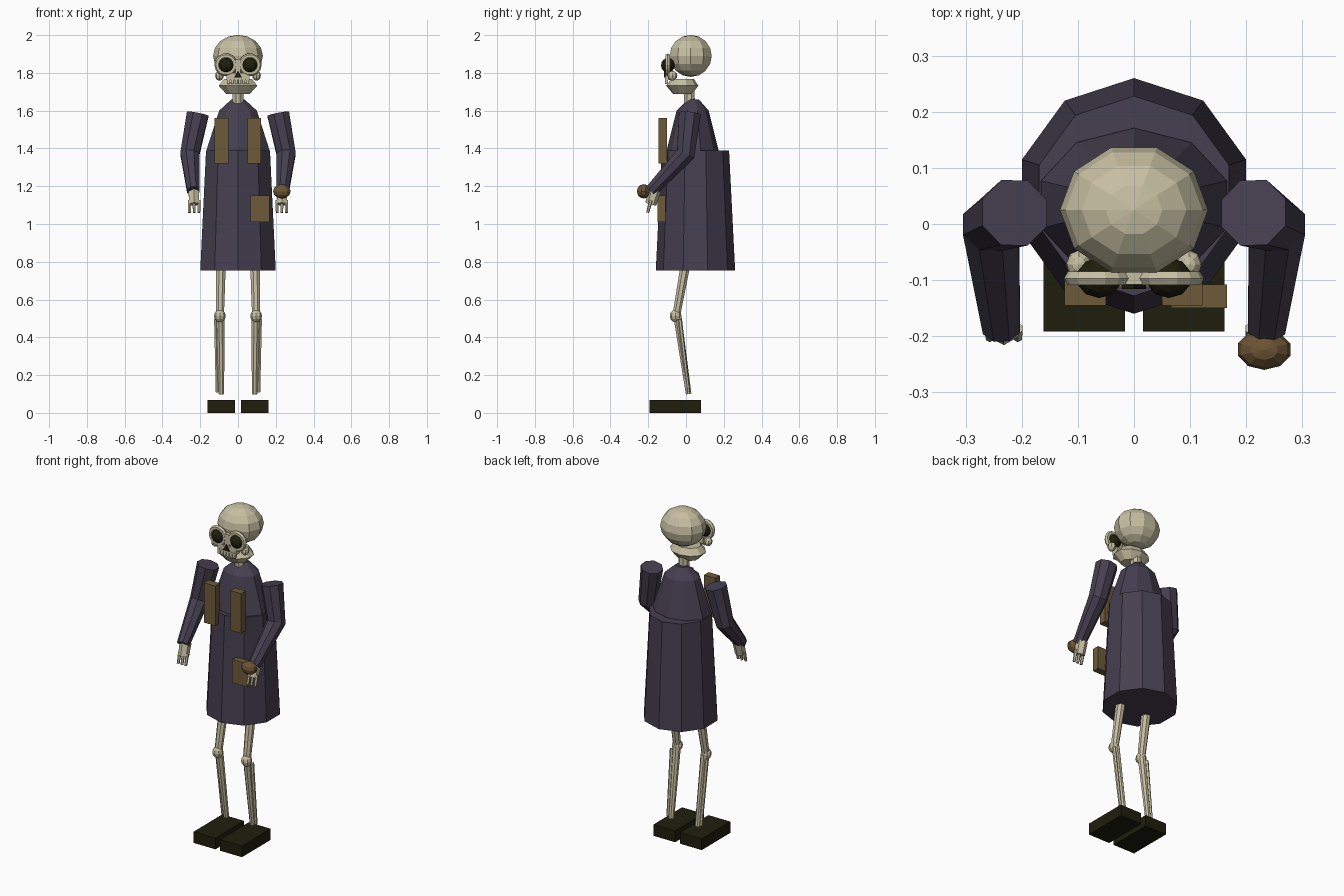
import bpy, bmesh, math
from mathutils import Vector, Matrix

if "Cube" in bpy.data.objects:
    bpy.data.objects.remove(bpy.data.objects["Cube"])


def material(name, rgb):
    m = bpy.data.materials.new(name)
    m.diffuse_color = (*rgb, 1)
    m.use_nodes = True
    m.node_tree.nodes["Principled BSDF"].inputs["Base Color"].default_value = m.diffuse_color
    return m


BONE = material("bone", (0.57, 0.52, 0.36))
CLOTH = material("dark_purple_cloth", (0.060, 0.050, 0.080))
LEATHER = material("leather", (0.155, 0.105, 0.042))
BROWN = material("brown", (0.155, 0.090, 0.036))
DARK = material("dark_leather", (0.013, 0.013, 0.004))


def finish(name, bm, mat):
    bmesh.ops.recalc_face_normals(bm, faces=bm.faces)
    me = bpy.data.meshes.new(name)
    bm.to_mesh(me)
    bm.free()
    me.materials.append(mat)
    ob = bpy.data.objects.new(name, me)
    bpy.context.collection.objects.link(ob)
    return ob


def box(name, lo, hi, mat):
    lo, hi = Vector(lo), Vector(hi)
    bm = bmesh.new()
    bmesh.ops.create_cube(bm, size=1)
    for v in bm.verts:
        v.co = (lo + hi) / 2 + v.co * (hi - lo)
    return finish(name, bm, mat)


def ball(name, c, r, mat, seg=8, rings=6, turn=0):
    bm = bmesh.new()
    bmesh.ops.create_uvsphere(bm, u_segments=seg, v_segments=rings, radius=1)
    m = Matrix.Translation(c) @ Matrix.Diagonal((*r, 1)) @ Matrix.Rotation(turn, 4, 'Z')
    bm.transform(m)
    return finish(name, bm, mat)


def skin(name, loops, mat):
    """Join equal-sized point loops into a closed tube."""
    bm = bmesh.new()
    rows = [[bm.verts.new(p) for p in loop] for loop in loops]
    n = len(rows[0])
    for a, b in zip(rows, rows[1:]):
        for i in range(n):
            j = (i + 1) % n
            bm.faces.new((a[i], a[j], b[j], b[i]))
    bm.faces.new(rows[0])
    bm.faces.new(rows[-1])
    return finish(name, bm, mat)


def lathe(name, rings, mat, n=10):
    """Rings are (z, centre y, x radius, y radius), with a corner facing +y."""
    loops = []
    for z, cy, rx, ry in rings:
        angs = [math.pi / 2 + 2 * math.pi * i / n for i in range(n)]
        loops.append([(rx * math.cos(a), cy + ry * math.sin(a), z) for a in angs])
    return skin(name, loops, mat)


def tube(name, points, radii, mat, n=8):
    pts = [Vector(p) for p in points]
    loops = []
    for i, (p, r) in enumerate(zip(pts, radii)):
        d = (pts[min(i + 1, len(pts) - 1)] - pts[max(i - 1, 0)]).normalized()
        u = Vector((1, 0, 0))
        u = (u - d * u.dot(d)).normalized()
        w = d.cross(u)
        angs = [2 * math.pi * (k + 0.5) / n for k in range(n)]
        loops.append([p + (u * math.cos(a) + w * math.sin(a)) * r for a in angs])
    return skin(name, loops, mat)


def ring(name, c, major, minor, mat, n=14, m=6):
    """Upright ring facing the front."""
    bm = bmesh.new()
    rows = []
    for i in range(n):
        a = 2 * math.pi * i / n
        row = []
        for k in range(m):
            b = 2 * math.pi * k / m
            r = major + minor * math.cos(b)
            row.append(bm.verts.new((c[0] + r * math.cos(a), c[1] + minor * math.sin(b),
                                     c[2] + r * math.sin(a))))
        rows.append(row)
    for i in range(n):
        for k in range(m):
            a, b, l = rows[i], rows[(i + 1) % n], (k + 1) % m
            bm.faces.new((a[k], b[k], b[l], a[l]))
    return finish(name, bm, mat)


# Coat
lathe("coat_skirt", [(0.755, 0.05, 0.21, 0.21), (1.39, 0.05, 0.178, 0.178)], CLOTH)
lathe("coat_chest", [(1.36, 0.035, 0.176, 0.137), (1.395, 0.035, 0.174, 0.136),
                     (1.60, 0.035, 0.105, 0.085), (1.66, 0.04, 0.036, 0.028)], CLOTH)

# Neck, jaw and skull
tube("neck", [(0, 0.02, 1.62), (0, 0.015, 1.72)], [0.031, 0.031], BONE)
lathe("jaw", [(1.688, -0.018, 0.065, 0.05), (1.732, -0.02, 0.107, 0.085),
              (1.768, -0.018, 0.077, 0.06)], BONE)
ball("skull", (0, 0.025, 1.89), (0.132, 0.117, 0.111), BONE, 10, 8, math.pi / 2)

# Face
box("upper_jaw", (-0.062, -0.108, 1.762), (0.062, -0.072, 1.80), BONE)
box("nose_bridge", (-0.014, -0.108, 1.79), (0.014, -0.08, 1.87), BONE)
skin("nose_hole", [[(-0.021, y, 1.775), (0.021, y, 1.775), (0, y, 1.812)]
                   for y in (-0.100, -0.116)], DARK)
for i in range(6):
    x = -0.05 + 0.02 * i
    box("tooth", (x - 0.007, -0.112, 1.742), (x + 0.007, -0.094, 1.772), BONE)

# Coat front details
box("chest_pouch_right", (-0.124, -0.145, 1.32), (-0.05, -0.10, 1.56), LEATHER)
box("chest_pouch_left", (0.05, -0.145, 1.32), (0.122, -0.10, 1.56), LEATHER)
box("hip_pouch", (0.066, -0.15, 1.01), (0.166, -0.108, 1.15), LEATHER)

# Paired parts
for s in (-1, 1):
    ring("eye_ring", (s * 0.064, -0.097, 1.843), 0.047, 0.014, BONE)
    ball("eye", (s * 0.062, -0.096, 1.84), (0.041, 0.036, 0.039), DARK, 10, 8)
    ball("cheekbone", (s * 0.098, -0.072, 1.785), (0.023, 0.026, 0.026), BONE)

    # Arm with a bent sleeve
    tube("sleeve", [(s * 0.213, 0.02, 1.583), (s * 0.255, -0.002, 1.37),
                    (s * 0.236, -0.185, 1.175)], [0.063, 0.054, 0.036], CLOTH)
    tube("hand", [(s * 0.234, -0.165, 1.18), (s * 0.232, -0.187, 1.105)],
         [0.033, 0.030], BONE, 6)
    for k in (-1, 0, 1):
        x = s * 0.232 + k * 0.025
        tube("finger", [(x, -0.186, 1.125), (x, -0.203, 1.06)], [0.010, 0.008], BONE, 6)

    # Leg bones
    tube("thigh_bone", [(s * 0.09, 0.0, 0.80), (s * 0.095, -0.052, 0.51)],
         [0.028, 0.022], BONE)
    ball("knee", (s * 0.096, -0.055, 0.513), (0.031, 0.031, 0.034), BONE)
    tube("shin_bone", [(s * 0.093, -0.045, 0.51), (s * 0.088, 0.014, 0.10)],
         [0.023, 0.016], BONE)
    tube("calf_bone", [(s * 0.117, -0.032, 0.495), (s * 0.110, 0.014, 0.11)],
         [0.011, 0.009], BONE, 6)
    x0, x1 = sorted((s * 0.016, s * 0.161))
    box("shoe", (x0, -0.192, 0), (x1, 0.08, 0.068), DARK)

# Round object held by one hand
ball("held_ball", (0.232, -0.224, 1.173), (0.049, 0.036, 0.038), BROWN, 10, 6)
